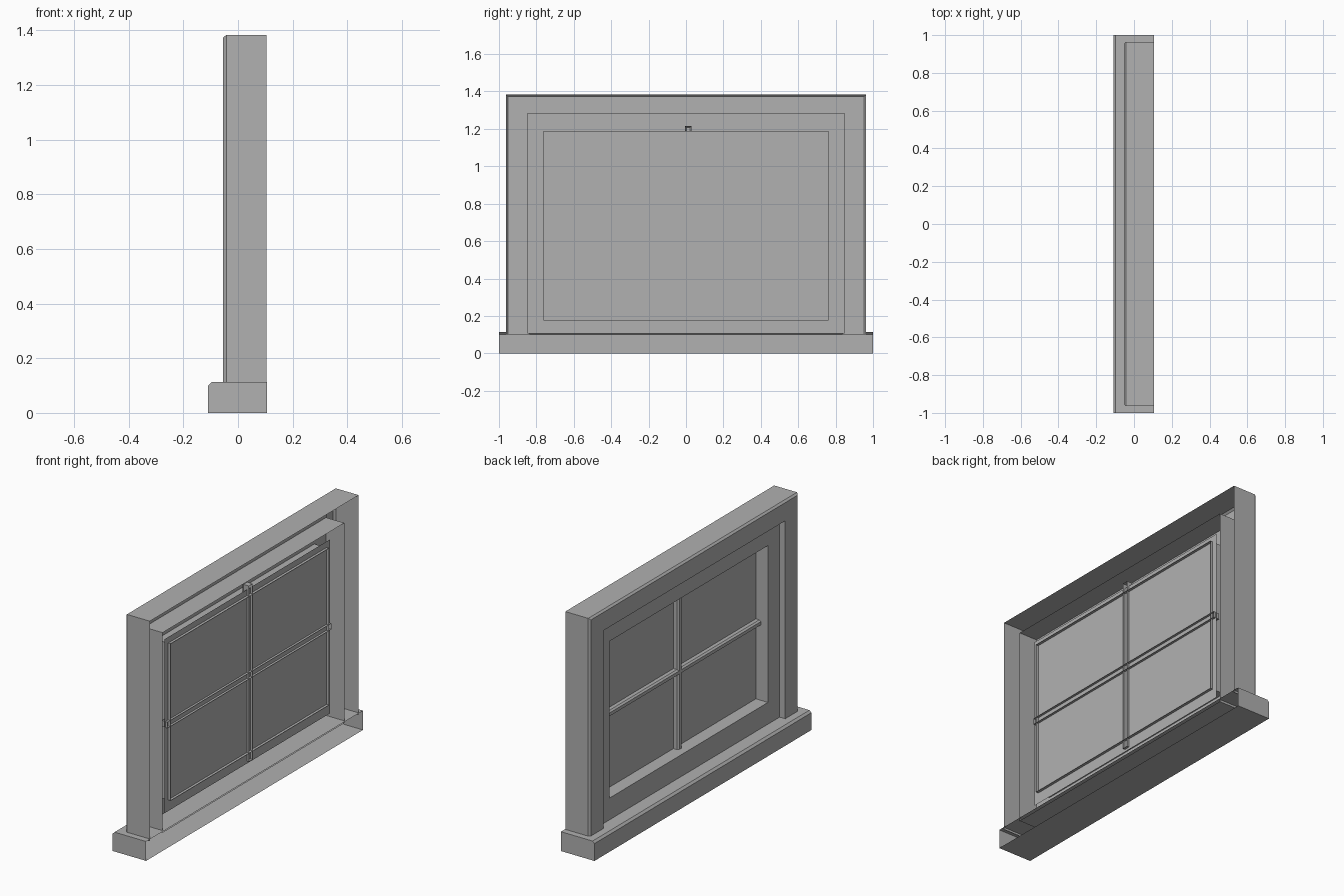
import bpy

if "Cube" in bpy.data.objects:
    bpy.data.objects.remove(bpy.data.objects["Cube"])

# dark grey paint
paint = bpy.data.materials.new("dark_grey")
paint.diffuse_color = (0.44, 0.44, 0.44, 1)
paint.use_nodes = True
paint.node_tree.nodes["Principled BSDF"].inputs["Base Color"].default_value = paint.diffuse_color


def loft(name, loops, cap=False, skip_bottom=False):
    """Skin rectangles (x, y0, y1, z0, z1) lying in planes of constant x."""
    verts, faces = [], []
    for x, y0, y1, z0, z1 in loops:
        verts += [(x, y0, z0), (x, y1, z0), (x, y1, z1), (x, y0, z1)]
    for i in range(len(loops) - 1):
        for j in range(4):
            if skip_bottom and j == 0:
                continue
            k = (j + 1) % 4
            a, b = 4 * i, 4 * i + 4
            faces.append((a + j, b + j, b + k, a + k))
    if cap:
        n = 4 * (len(loops) - 1)
        faces.append((n, n + 3, n + 2, n + 1))
    mesh = bpy.data.meshes.new(name)
    mesh.from_pydata(verts, [], faces)
    mesh.update()
    mesh.materials.append(paint)
    ob = bpy.data.objects.new(name, mesh)
    bpy.context.collection.objects.link(ob)
    return ob


def sym(x, y, z0, z1):
    return (x, -y, y, z0, z1)


# sill: open at the back, chamfered along the front top edge
loft("sill", [sym(0.107, 1, 0, 0.113), sym(-0.097, 1, 0, 0.113),
              sym(-0.109, 1, 0, 0.101)], cap=True)

# outer casing: open-backed shell with chamfered front edges
loft("outer_frame", [sym(0.105, 0.963, 0.1, 1.384), sym(-0.043, 0.963, 0.1, 1.384),
                     sym(-0.054, 0.953, 0.1, 1.374), sym(-0.054, 0.838, 0.1, 1.268)],
     skip_bottom=True)

# inner lining of the casing
loft("frame_lining", [sym(-0.054, 0.838, 0.1, 1.268), sym(0.1, 0.838, 0.1, 1.268)])

# sash: front face tucked past the lining, and a deep reveal around the glass
loft("sash", [sym(-0.018, 0.848, 0.107, 1.285), sym(-0.018, 0.73, 0.24, 1.155),
              sym(0.076, 0.73, 0.24, 1.155)])

# glass, larger than the sash opening
loft("glass", [sym(0.06, 0.763, 0.175, 1.19)], cap=True)


# glazing bars with chamfered fronts, open at the back
def bar(name, y0, y1, z0, z1, c=0.008):
    loft(name, [(0.074, y0, y1, z0, z1), (0.038, y0, y1, z0, z1),
                (0.028, y0 + c, y1 - c, z0 + c, z1 - c)], cap=True)


bar("vertical_bar", -0.005, 0.03, 0.19, 1.215)
bar("horizontal_bar", -0.755, 0.755, 0.672, 0.707)
